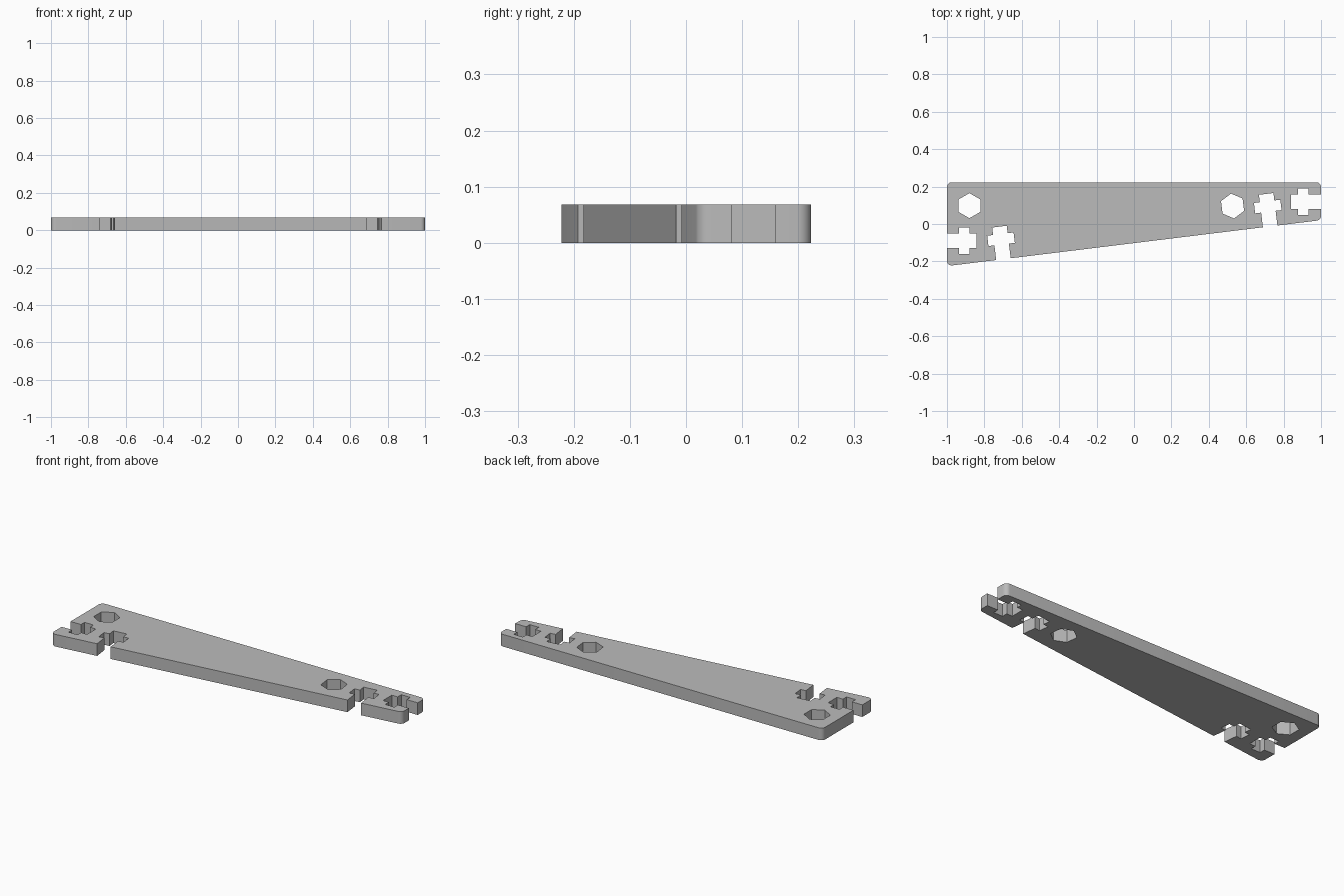
import bpy
import bmesh
from math import sin, cos, pi, radians
from mathutils import Vector, Matrix

cube = bpy.data.objects.get("Cube")
if cube:
    bpy.data.objects.remove(cube, do_unlink=True)

THICK = 0.068
TAPER = radians(7)
BACK = 0.223


def edge_y(x):
    """Height of the sloping front edge at x."""
    return -0.193 + 0.1228 * (x + 0.74)


def round_corner(corner, before, after, radius=0.025, steps=6):
    """Points of a rounded corner, walking from before to after."""
    c = Vector(corner)
    a, b = (Vector(before) - c).normalized(), (Vector(after) - c).normalized()
    half = a.angle(b) / 2
    centre = c + (a + b).normalized() * radius / sin(half)
    start = c + a * radius / (sin(half) / cos(half)) - centre
    sweep = pi - 2 * half
    return [centre + Matrix.Rotation(sweep * i / steps, 2) @ start
            for i in range(steps + 1)]


def t_slot(origin, angle, depth, bar, half_slot=0.039, half_nut=0.071, half_bar=0.028):
    """Cross-shaped nut slot, cut inwards (local +y) from an edge."""
    side = [(-half_slot, 0), (-half_slot, bar - half_bar), (-half_nut, bar - half_bar),
            (-half_nut, bar + half_bar), (-half_slot, bar + half_bar), (-half_slot, depth)]
    path = side + [(-x, y) for x, y in reversed(side)]
    turn = Matrix.Rotation(angle, 2)
    return [Vector(origin) + turn @ Vector(p) for p in path]


def hexagon(centre, angle, radius=0.067):
    return [Vector(centre) + radius * Vector((cos(a), sin(a)))
            for a in (angle + pi / 2 + i * pi / 3 for i in range(6))]


# Outline, counter-clockwise, with the four slots in its edges
corners = [(-1, edge_y(-1)), (1, edge_y(1)), (1, BACK), (-1, BACK)]
rounded = [round_corner(corners[i], corners[i - 1], corners[(i + 1) % 4]) for i in range(4)]
outline = list(rounded[0])
for x in (-0.698, 0.728):
    outline += t_slot((x, edge_y(x)), TAPER, 0.175, 0.107)
outline += rounded[1]
outline += t_slot((1, 0.12), pi / 2, 0.16, 0.096)
outline += rounded[2] + rounded[3]
outline += t_slot((-1, -0.09), -pi / 2, 0.157, 0.092)

# Flat curve: outline plus hexagonal holes, extruded to the plate thickness
curve = bpy.data.curves.new("plate_profile", "CURVE")
curve.dimensions = "2D"
curve.fill_mode = "BOTH"
curve.extrude = THICK / 2
for points in (outline, hexagon((-0.88, 0.098), 0), hexagon((0.527, 0.096), TAPER)):
    spline = curve.splines.new("POLY")
    spline.points.add(len(points) - 1)
    for sp, p in zip(spline.points, points):
        sp.co = (p.x, p.y, 0, 1)
    spline.use_cyclic_u = True
profile = bpy.data.objects.new("plate_profile", curve)
bpy.context.collection.objects.link(profile)

# Solid mesh plate standing on the ground
mesh = bpy.data.meshes.new_from_object(
    profile.evaluated_get(bpy.context.evaluated_depsgraph_get()))
bpy.data.objects.remove(profile, do_unlink=True)
bm = bmesh.new()
bm.from_mesh(mesh)
bmesh.ops.remove_doubles(bm, verts=bm.verts, dist=0.0001)
bmesh.ops.translate(bm, verts=bm.verts, vec=(0, 0, THICK / 2))
bmesh.ops.recalc_face_normals(bm, faces=bm.faces)
bm.to_mesh(mesh)
bm.free()
plate = bpy.data.objects.new("tapered_plate", mesh)
bpy.context.collection.objects.link(plate)

# Plain grey
grey = bpy.data.materials.new("plain_grey")
grey.use_nodes = True
colour = (0.5, 0.5, 0.5, 1)
grey.diffuse_color = colour
grey.node_tree.nodes["Principled BSDF"].inputs["Base Color"].default_value = colour
mesh.materials.clear()
mesh.materials.append(grey)

# Soft shading on the rounded corners only
bpy.ops.object.select_all(action="DESELECT")
plate.select_set(True)
bpy.context.view_layer.objects.active = plate
bpy.ops.object.shade_smooth_by_angle(angle=radians(30))
